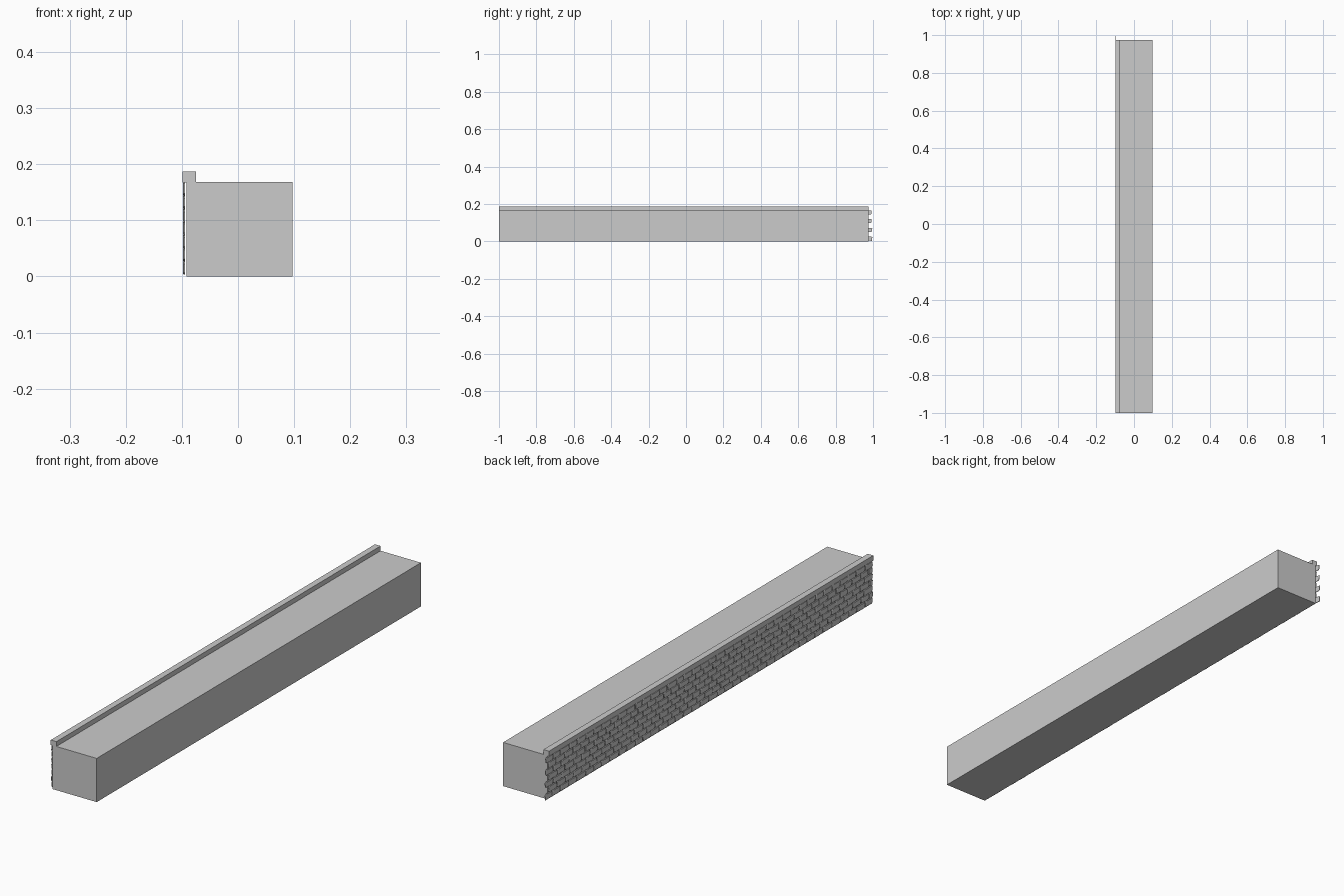
import bpy, bmesh, random

if "Cube" in bpy.data.objects:
    bpy.data.objects.remove(bpy.data.objects["Cube"])

random.seed(4)
Y0, Y1 = -1.0, 0.975


def finish(name, bm):
    bmesh.ops.recalc_face_normals(bm, faces=bm.faces)
    mesh = bpy.data.meshes.new(name)
    bm.to_mesh(mesh)
    bm.free()
    ob = bpy.data.objects.new(name, mesh)
    bpy.context.collection.objects.link(ob)
    return ob


def box(name, x0, x1, y0, y1, z0, z1):
    bm = bmesh.new()
    bmesh.ops.create_cube(bm, size=1)
    for v in bm.verts:
        v.co.x = x0 if v.co.x < 0 else x1
        v.co.y = y0 if v.co.y < 0 else y1
        v.co.z = z0 if v.co.z < 0 else z1
    return finish(name, bm)


def add_stone(bm, y0, y1, z0, z1):
    """Thin stone with clipped, uneven corners and a smaller front face."""
    cy, cz = (y0 + y1) / 2, (z0 + z1) / 2
    c = 0.004
    outline = [(y0 + c, z0), (y1 - c, z0), (y1, z0 + c), (y1, z1 - c),
               (y1 - c, z1), (y0 + c, z1), (y0, z1 - c), (y0, z0 + c)]
    outline = [(y + random.uniform(-.0015, .0015), z + random.uniform(-.001, .001))
               for y, z in outline]
    rings = []
    for x, s in ((-0.0945, 1.0), (-0.0968, 1.0), (-0.098, 0.88)):
        rings.append([bm.verts.new((x, min(1.0, cy + (y - cy) * s), cz + (z - cz) * s))
                      for y, z in outline])
    bm.faces.new(rings[0])
    bm.faces.new(rings[-1])
    for a, b in zip(rings, rings[1:]):
        for i in range(8):
            j = (i + 1) % 8
            bm.faces.new((a[i], a[j], b[j], b[i]))


# quay body and raised coping along its edge
box("quay_body", -0.0916, 0.0975, Y0, Y1, 0.0, 0.1685)
box("coping_edge", -0.0985, -0.0745, Y0, Y1, 0.1675, 0.187)

# stone facing: seven staggered courses on the -x side
bm = bmesh.new()
rows, pitch, length, gap = 7, 0.0233, 0.05, 0.001
for r in range(rows):
    z = 0.004 + r * pitch
    edges = [-1.0]
    y = -1.0 + (length if r % 2 == 0 else length / 2)
    last = 0.999 - random.uniform(0, 0.008) if r % 2 == 0 else 0.975
    while y < last - 0.02:
        edges.append(y + random.uniform(-.005, .005))
        y += length
    edges.append(last)
    for a, b in zip(edges, edges[1:]):
        add_stone(bm, a + gap + 0.0005, b - gap, z + gap / 2, z + pitch - gap / 2)
finish("stone_facing", bm)
